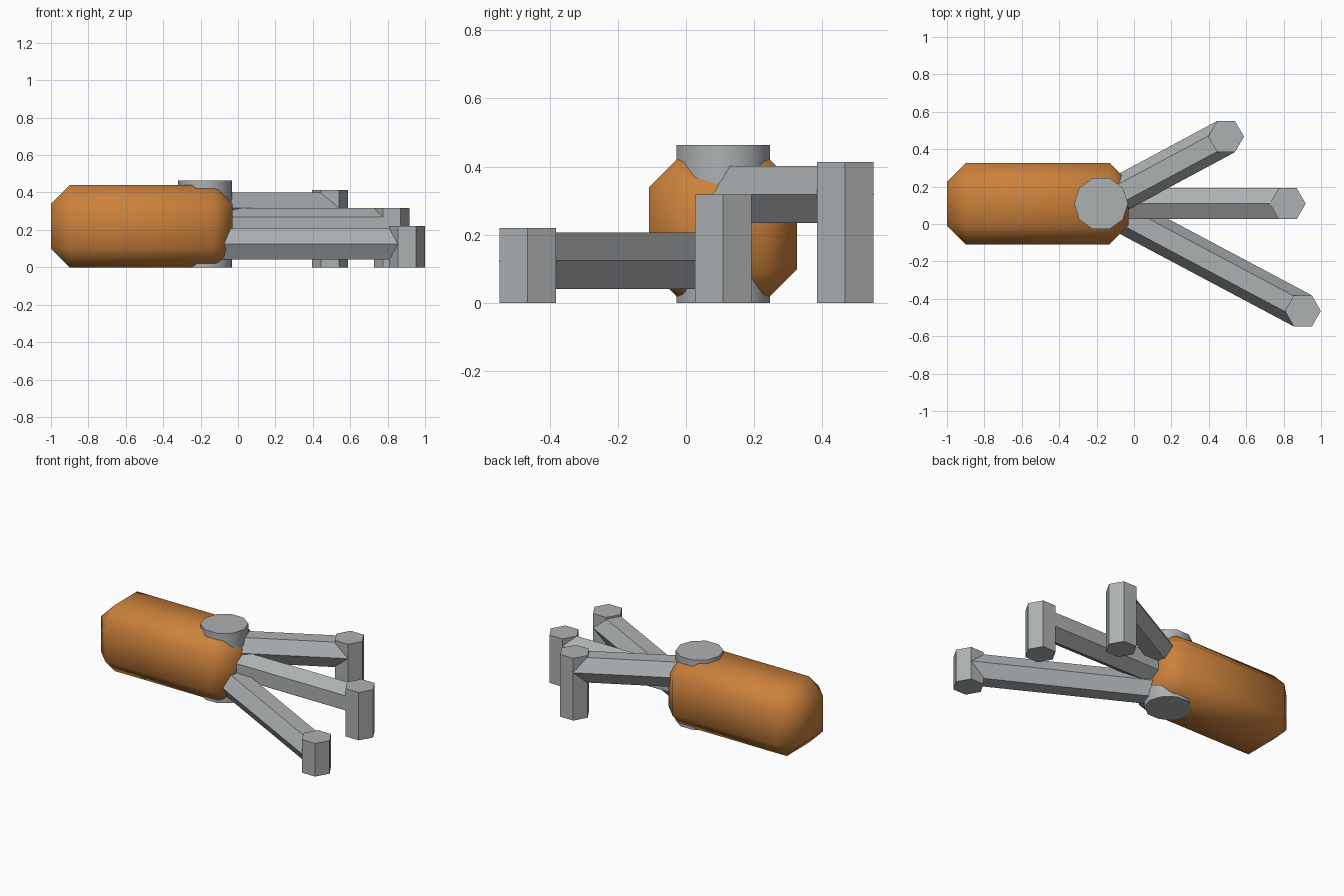
import bpy
import math
from mathutils import Matrix, Vector

cube = bpy.data.objects.get("Cube")
if cube:
    bpy.data.objects.remove(cube, do_unlink=True)


def material(name, color):
    mat = bpy.data.materials.new(name)
    mat.use_nodes = True
    mat.diffuse_color = color
    mat.node_tree.nodes["Principled BSDF"].inputs["Base Color"].default_value = color
    return mat


ORANGE = material("warm orange", (0.60, 0.22, 0.045, 1))
GREY = material("cool grey", (0.42, 0.44, 0.45, 1))

HUB = Vector((-0.176, 0.109, 0))
HEX_RADIUS = 0.096


def finish(name, mat):
    obj = bpy.context.object
    obj.name = name
    obj.data.materials.append(mat)
    return obj


def prism(name, sides, radius, start, end, spin=0.0):
    """Regular prism between two points, spun about its own axis."""
    axis = end - start
    bpy.ops.mesh.primitive_cylinder_add(vertices=sides, radius=radius, depth=axis.length)
    obj = finish(name, GREY)
    obj.data.transform(Matrix.Rotation(spin, 4, "Z"))
    obj.rotation_euler = axis.to_track_quat("Z", "Y").to_euler()
    obj.location = (start + end) / 2
    return obj


# Chamfered body block with soft shading
bpy.ops.mesh.primitive_cube_add(size=1, location=(-0.515, 0.109, 0.22))
body = finish("body", ORANGE)
body.scale = (0.97, 0.435, 0.44)
bpy.ops.object.transform_apply(location=False, rotation=False, scale=True)
bevel = body.modifiers.new("chamfer", "BEVEL")
bevel.width = 0.1
bevel.segments = 1
bpy.ops.object.shade_smooth()

# Upright hub pin through the end of the body
prism("hub_pin", 10, 0.144, HUB, HUB + Vector((0, 0, 0.464)), math.radians(90))
bpy.ops.object.shade_smooth_by_angle(angle=math.radians(40))

# Three arms fanning out of the hub: name, angle, reach, axis height, spin
ARMS = (("left_arm", 28.2, 0.758, 0.318, 30),
        ("middle_arm", 0, 0.998, 0.222, 0),
        ("right_arm", -28, 1.222, 0.124, 30))
for name, angle, reach, height, spin in ARMS:
    a = math.radians(angle)
    tip = HUB + Vector((math.cos(a), math.sin(a), 0)) * reach
    lift = Vector((0, 0, height))
    prism(name, 6, HEX_RADIUS, HUB + lift, tip + lift, math.radians(spin))
    # Upright post at the tip
    prism(name.replace("arm", "post"), 6, HEX_RADIUS, tip,
          tip + lift + Vector((0, 0, HEX_RADIUS)), math.radians(30))
